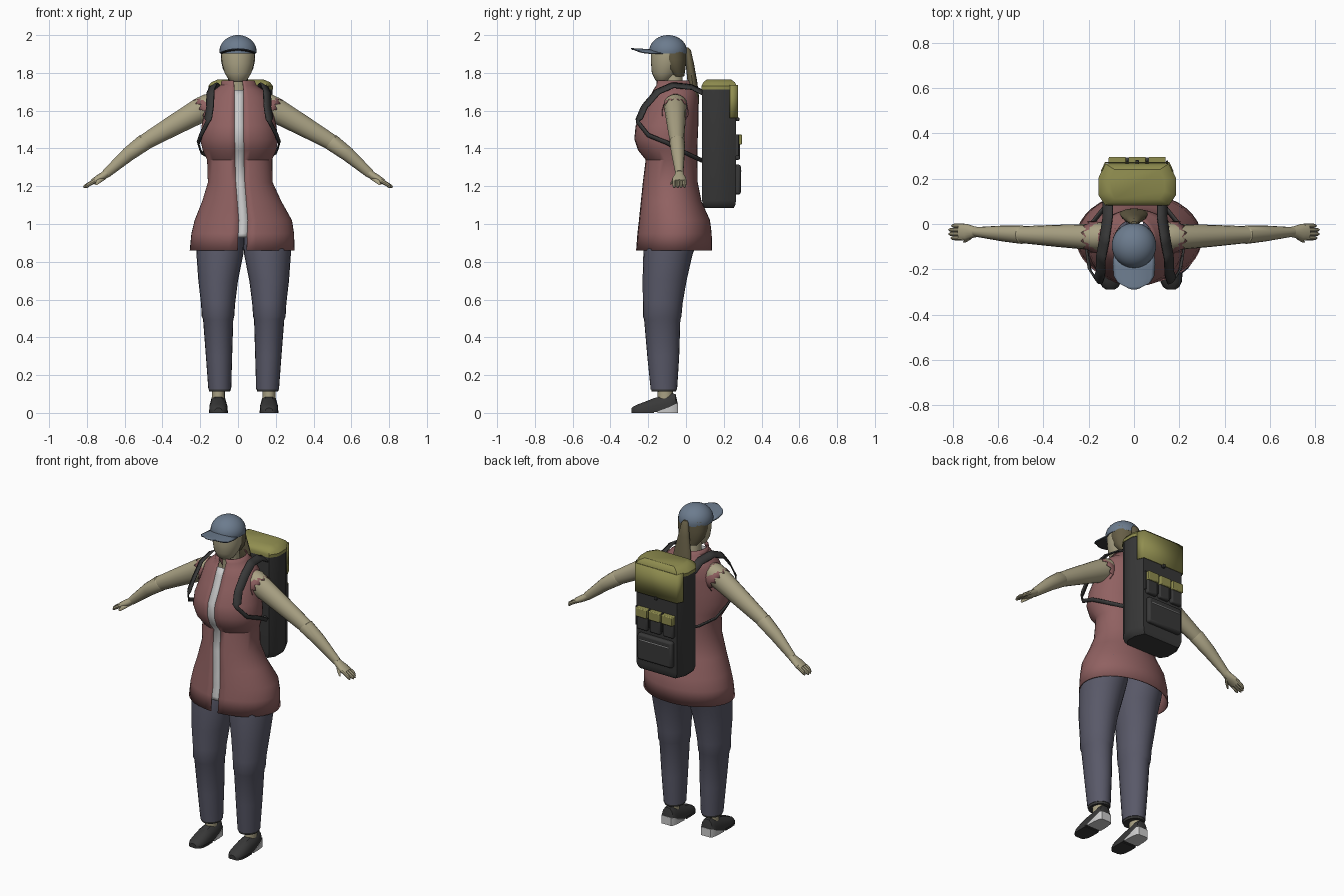
import bpy, bmesh
from math import pi, sin, cos, asin
from mathutils import Vector as V

if "Cube" in bpy.data.objects:
    bpy.data.objects.remove(bpy.data.objects["Cube"])


def material(name, rgb):
    m = bpy.data.materials.new(name)
    m.diffuse_color = (*rgb, 1)
    m.use_nodes = True
    m.node_tree.nodes["Principled BSDF"].inputs["Base Color"].default_value = m.diffuse_color
    return m


SKIN = material("skin", (.40, .36, .23))
VEST = material("vest_red", (.28, .12, .12))
DENIM = material("trouser_blue", (.10, .10, .14))
BLACK = material("dark_fabric", (.04, .04, .04))
OLIVE = material("olive", (.28, .27, .08))
BLUE = material("cap_blue", (.15, .20, .27))
WHITE = material("off_white", (.55, .55, .55))
HAIR = material("hair_brown", (.13, .11, .06))


def loft(name, rings, mat, closed=True, caps=True):
    """Skin a list of equal-length point rings into one object."""
    bm = bmesh.new()
    rows = [[bm.verts.new(p) for p in r] for r in rings]
    n = len(rows[0])
    for a, b in zip(rows, rows[1:]):
        for i in range(n if closed else n - 1):
            j = (i + 1) % n
            bm.faces.new((a[i], a[j], b[j], b[i]))
    if caps and closed:
        bm.faces.new(rows[0])
        bm.faces.new(rows[-1])
    bmesh.ops.recalc_face_normals(bm, faces=bm.faces)
    me = bpy.data.meshes.new(name)
    bm.to_mesh(me)
    bm.free()
    ob = bpy.data.objects.new(name, me)
    bpy.context.collection.objects.link(ob)
    me.materials.append(mat)
    return ob


def thicken(ob, t, offset=-1):
    m = ob.modifiers.new("thickness", 'SOLIDIFY')
    m.thickness, m.offset = t, offset


def ring(c, u, v, n=20):
    c, u, v = V(c), V(u), V(v)
    return [c + u * cos(2 * pi * i / n) + v * sin(2 * pi * i / n) for i in range(n)]


def stack(name, secs, mat, x=0, n=24):
    """Horizontal ellipses: (z, rx, ry, cy)."""
    return loft(name, [ring((x, cy, z), (rx, 0, 0), (0, ry, 0), n) for z, rx, ry, cy in secs], mat)


def tube(name, pts, mat, n=16):
    """Limb through (x, y, z, r_y, r_across) points lying close to the xz plane."""
    d = (V(pts[-1][:3]) - V(pts[0][:3])).normalized()
    side = V((0, 1, 0))
    up = d.cross(side).normalized()
    return loft(name, [ring(p[:3], side * p[3], up * p[4], n) for p in pts], mat)


def box(name, x, y0, y1, z0, z1, w, mat, bevel=.008):
    r = [[(x - w, y, z0), (x + w, y, z0), (x + w, y, z1), (x - w, y, z1)] for y in (y0, y1)]
    ob = loft(name, r, mat)
    m = ob.modifiers.new("bevel", 'BEVEL')
    m.width, m.segments = bevel, 2
    return ob


# vest: (z, centre x, half width, front y, back y), open down the front
torso = [(.86, .022, .278, -.265, .138), (.95, .025, .272, -.258, .136), (1.02, .028, .258, -.25, .127),
         (1.12, .02, .21, -.24, .082), (1.22, .012, .172, -.23, .062), (1.34, .008, .172, -.215, .06),
         (1.39, .008, .195, -.255, .06), (1.45, .006, .207, -.275, .062), (1.52, .005, .198, -.268, .065),
         (1.6, .005, .18, -.225, .066), (1.67, .005, .165, -.195, .065), (1.71, .005, .13, -.175, .055),
         (1.735, .003, .095, -.16, .035), (1.76, .0, .087, -.158, .025)]
rings = []
for z, xc, hw, yf, yb in torso:
    d = asin(.024 / hw)
    a = [-pi / 2 + d + (2 * pi - 2 * d) * i / 36 for i in range(37)]
    rings.append([(xc + hw * cos(t), (yf + yb) / 2 + (yb - yf) / 2 * sin(t), z) for t in a])
vest = loft("vest", rings, VEST, closed=False)
thicken(vest, .006)

# pale front strip behind the opening, stopping above the hem
strip = [(.93, .024, 0, -.26, 0)] + torso[1:-2]
ob = loft("front_strip", [[(xc - .027, yf + .004, z), (xc + .027, yf + .004, z)]
                          for z, xc, hw, yf, yb in strip], WHITE, closed=False)
thicken(ob, .003, 0)

# trousers and shoes, mirrored about the stance centre
CX = .03
leg = [(1.04, .16, .05, -.14, .04), (1.0, .24, 0, -.2, .095), (.9, .252, -.002, -.22, .06), (.84, .25, .002, -.226, .035),
       (.7, .24, .03, -.23, .003), (.58, .226, .045, -.228, -.018), (.51, .222, .05, -.228, -.024),
       (.495, .215, .055, -.222, -.03), (.3, .2, .061, -.205, -.036), (.125, .187, .066, -.187, -.047)]
shoe = [(-.046, .03, .06), (-.055, .038, .1), (-.085, .043, .105), (-.12, .045, .09), (-.17, .047, .078),
        (-.215, .048, .06), (-.255, .045, .045), (-.278, .034, .034), (-.288, .02, .025)]
for s, side in ((1, "left"), (-1, "right")):
    loft(side + "_trouser_leg",
         [ring((CX + s * (o + i) / 2, (f + b) / 2, z), ((o - i) / 2, 0, 0), (0, (b - f) / 2, 0), 24)
          for z, o, i, f, b in leg], DENIM)
    x = CX + s * .134
    stack(side + "_cuff", [(.112, .055, .064, -.117), (.126, .058, .067, -.117)], BLACK, CX + s * .127)
    stack(side + "_ankle", [(.05, .034, .04, -.11), (.14, .034, .04, -.11)], SKIN, x, 16)
    loft(side + "_shoe", [[(x - w, y, .004), (x + w, y, .004), (x + w, y, h * .5), (x + w * .8, y, h * .8),
                           (x + w * .4, y, h), (x - w * .4, y, h), (x - w * .8, y, h * .8), (x - w, y, h * .5)]
                          for y, w, h in shoe], BLACK)
    loft(side + "_shoe_heel", [[(x - w, y, 0), (x + w, y, 0), (x + w, y, h), (x - w, y, h)]
                               for y, w, h in ((-.043, .032, .05), (-.055, .041, .048), (-.09, .047, .03),
                                               (-.15, .049, .008))], WHITE)
    loft(side + "_shoe_sole", [[(x - w * 1.05, y, 0), (x + w * 1.05, y, 0), (x + w * 1.05, y, .012),
                                (x - w * 1.05, y, .012)] for y, w, h in shoe[4:]], BLACK)

# arms, hands and torn sleeve edges
for s, side in ((1, "left"), (-1, "right")):
    def m(pts):
        return [(s * p[0], *p[1:]) for p in pts]
    tube(side + "_upper_arm", m([(.11, -.055, 1.645, .05, .05), (.15, -.056, 1.632, .062, .062),
                                 (.2, -.057, 1.602, .057, .066), (.35, -.052, 1.517, .048, .054),
                                 (.5, -.047, 1.43, .037, .042)]), SKIN)
    tube(side + "_forearm", m([(.485, -.047, 1.437, .036, .04), (.495, -.047, 1.433, .041, .045),
                               (.58, -.042, 1.37, .035, .038), (.7, -.035, 1.265, .021, .024)]), SKIN)
    tube(side + "_palm", m([(.685, -.035, 1.277, .021, .02), (.71, -.035, 1.257, .026, .021),
                            (.74, -.036, 1.24, .037, .019), (.77, -.036, 1.222, .036, .015)]), SKIN)
    for k in range(4):
        y, tip = -.062 + k * .018, (.808, .818, .818, .805)[k]
        tube(f"{side}_finger_{k + 1}", m([(.75, y, 1.233, .01, .012), (.79, y, 1.21, .01, .011),
                                          (tip - .006, y, 1.199, .008, .008), (tip, y, 1.193, .003, .004)]), SKIN, 8)
    loft(side + "_thumb", [ring((s * px, y, z), (r, 0, 0), (0, 0, r), 8)
                           for px, y, z, r in ((.71, -.04, 1.25, .016), (.735, -.07, 1.228, .012),
                                               (.75, -.082, 1.212, .007))], SKIN)
    dirn, up = V((s * .87, 0, -.49)), V((s * .49, 0, .87))
    c0 = V((s * .12, -.057, 1.632))
    sleeve = []
    for k, (dist, r) in enumerate(((0, .066), (.045, .074), (.065, .079))):
        row = ring(c0 + dirn * dist, (0, r * .9, 0), up * r, 24)
        sleeve.append([p + dirn * (.024 if k == 2 and i % 2 else 0) for i, p in enumerate(row)])
    thicken(loft(side + "_torn_sleeve", sleeve, VEST, caps=False), .003)

# head, neck, hair
stack("neck", [(1.66, .055, .055, -.06), (1.73, .048, .05, -.065), (1.82, .048, .052, -.075)], SKIN)
stack("head", [(1.752, .03, .025, -.125), (1.762, .048, .042, -.12), (1.8, .071, .07, -.111),
               (1.85, .085, .085, -.1), (1.9, .09, .09, -.096), (1.94, .085, .085, -.095)], SKIN, n=28)
stack("hair", [(1.78, .05, .03, -.04), (1.82, .08, .055, -.058), (1.87, .091, .07, -.068),
               (1.93, .091, .08, -.078)], HAIR)
stack("ponytail", [(1.935, .012, .008, .004), (1.92, .022, .016, .01), (1.85, .035, .022, .02),
                   (1.75, .056, .026, .034), (1.68, .064, .022, .046), (1.64, .035, .014, .055),
                   (1.625, .01, .006, .058)], HAIR, n=16)

# cap with curved brim
stack("cap", [(1.902, .096, .099, -.095)] + [(1.915 + .085 * sin(t), .098 * cos(t), .1 * cos(t), -.095)
                                            for t in [i * pi / 20 for i in range(10)]]
      + [(2.0, .004, .004, -.095)], BLUE, n=32)
brim = []
for y, w, z in ((-.14, .088, 1.921), (-.2, .093, 1.923), (-.25, .089, 1.927), (-.277, .072, 1.928), (-.29, .045, 1.928)):
    brim.append([(w * i / 6, y + .02 * (i / 6) ** 2, z - 2.2 * (w * i / 6) ** 2) for i in range(-6, 7)])
thicken(loft("cap_brim", brim, BLUE, closed=False), .005, 0)
under = [[(x * .98, y + .003, z - .004) for x, y, z in r] for r in brim]
thicken(loft("brim_underside", under, BLACK, closed=False), .002, 0)

# backpack
PX = .014


def plan(z, k=1.0, grow=0):
    half = [(.138, .085), (.168, .13), (.168, .2), (.138, .265)]
    pts = half + [(-x, y) for x, y in reversed(half)]
    return [(PX + x * k + (grow if x > 0 else -grow), .175 + (y - .175) * k + (grow if y > .175 else -grow), z)
            for x, y in pts]


loft("backpack_body", [plan(1.085, .86), plan(1.1, .95), plan(1.125), plan(1.72)], BLACK)
loft("backpack_lid", [plan(1.712, 1, .003), plan(1.73, 1, .003), plan(1.75, .93), plan(1.765, .72)], OLIVE)
flap = [[(PX + x, y, z) for x, y in ((-.158, .232), (-.14, .272), (.14, .272), (.158, .232))]
        for z in (1.56, 1.735)]
thicken(loft("lid_back_flap", flap, OLIVE, closed=False), .006, 0)
box("flap_buckle", PX, .265, .282, 1.545, 1.565, .008, BLACK, .003)
for k in (-1, 0, 1):
    box(f"small_pouch_{k + 2}", PX + k * .088, .25, .286, 1.34, 1.46, .036, BLACK)
    box(f"small_pouch_flap_{k + 2}", PX + k * .088, .25, .296, 1.42, 1.475, .038, OLIVE, .005)
    box(f"pouch_tab_{k + 2}", PX + k * .088 + .044, .25, .28, 1.36, 1.475, .004, BLACK, .002)
box("large_pocket", PX, .25, .29, 1.155, 1.315, .118, BLACK, .012)
box("pocket_zip", PX, .28, .293, 1.277, 1.283, .1, WHITE, .002)

# shoulder straps laid over the vest
path = [V(p) for p in ((.12, .1, 1.69), (.12, .03, 1.725), (.135, -.07, 1.735), (.15, -.15, 1.7), (.152, -.22, 1.62),
                       (.165, -.255, 1.54), (.2, -.2, 1.47), (.215, -.1, 1.43), (.2, -.01, 1.38),
                       (.14, .065, 1.345), (.09, .1, 1.33))]
for s, side in ((1, "left"), (-1, "right")):
    rows = []
    for i in range(len(path) - 1):
        for j in range(5):
            p = path[i].lerp(path[i + 1], j / 5)
            tan = path[min(i + 2, len(path) - 1)] - path[max(i - 1, 0)]
            w = tan.cross(p - V((0, -.06, 1.5))).normalized() * (.024 if i < 5 else .011)
            rows.append([(s * q.x + .004, q.y, q.z) for q in (p - w, p, p + w)])
    strap = loft(side + "_strap", rows, BLACK, closed=False)
    sw = strap.modifiers.new("hug_vest", 'SHRINKWRAP')
    sw.target, sw.wrap_mode, sw.offset = vest, 'OUTSIDE', .007
    thicken(strap, .008, 0)

# smooth shading with sharp edges kept
bpy.ops.object.select_all(action='SELECT')
bpy.context.view_layer.objects.active = vest
bpy.ops.object.shade_smooth_by_angle(angle=.6)
